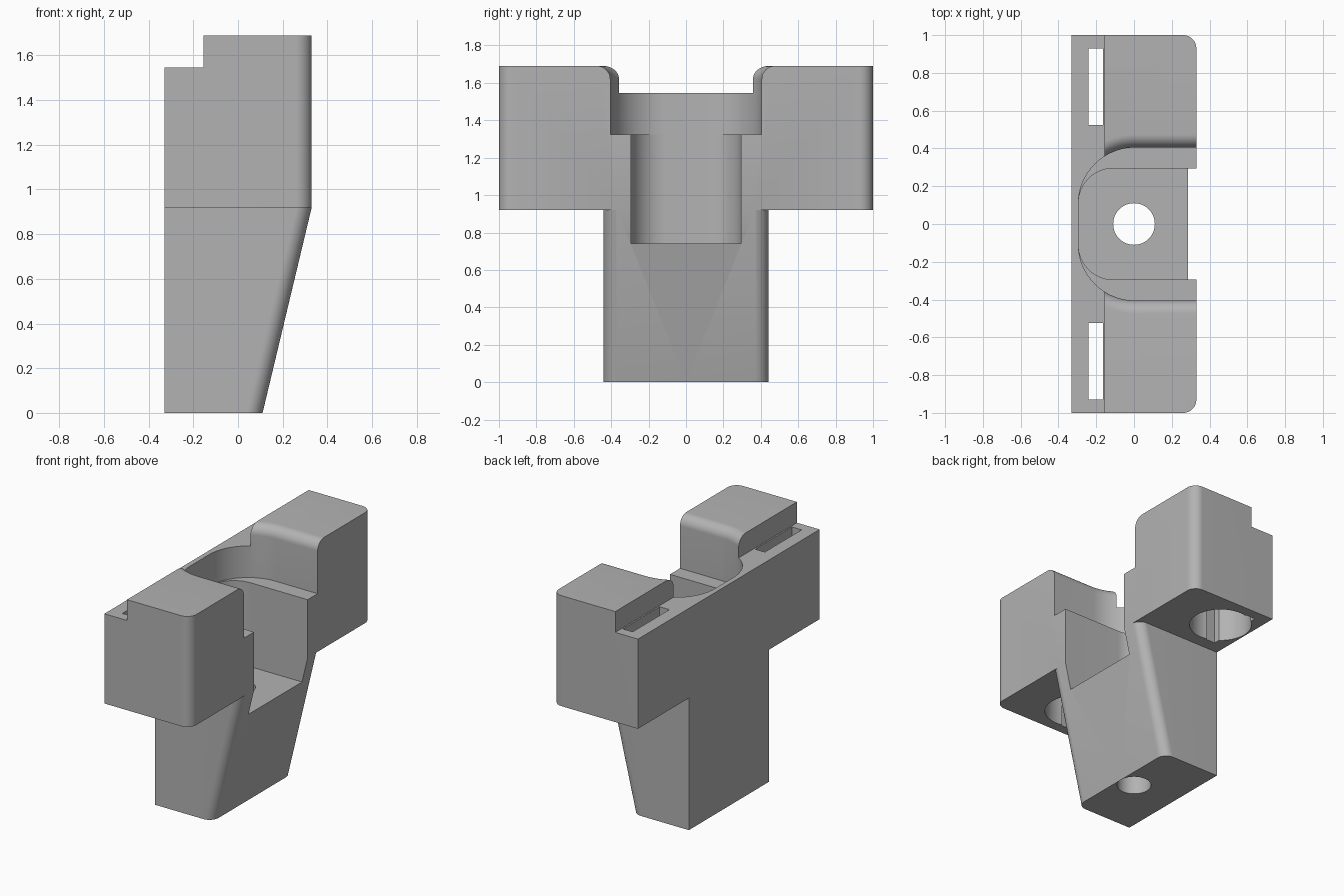
import bpy, bmesh
from math import sin, cos, pi, radians

old = bpy.data.objects.get("Cube")
if old:
    bpy.data.objects.remove(old, do_unlink=True)

grey = bpy.data.materials.new("mid_grey")
grey.use_nodes = True
COLOR = (0.45, 0.45, 0.45, 1)
grey.diffuse_color = COLOR
grey.node_tree.nodes["Principled BSDF"].inputs["Base Color"].default_value = COLOR


def outline(x0, x1, half, back=0, front=0, cy=0, steps=16):
    """Rectangle in plan with rounded back (-x) and front (+x) corners."""
    corners = [(x1, 1, front, 0), (x0, 1, back, 1), (x0, -1, back, 2), (x1, -1, front, 3)]
    pts = []
    for x, side, r, quarter in corners:
        cx = x - r if x == x1 else x + r
        for i in range(steps + 1 if r else 1):
            a = (quarter + i / steps) * pi / 2
            pts.append((cx + r * cos(a), cy + side * (half - r) + r * sin(a)))
    return pts


def loft(name, rings):
    """Closed solid through (height, outline) rings."""
    bm = bmesh.new()
    loops = [[bm.verts.new((x, y, z)) for x, y in pts] for z, pts in rings]
    n = len(loops[0])
    for low, high in zip(loops, loops[1:]):
        for i in range(n):
            j = (i + 1) % n
            bm.faces.new((low[i], low[j], high[j], high[i]))
    bm.faces.new(loops[0][::-1])
    bm.faces.new(loops[-1])
    bmesh.ops.remove_doubles(bm, verts=bm.verts, dist=1e-5)
    bmesh.ops.recalc_face_normals(bm, faces=bm.faces)
    mesh = bpy.data.meshes.new(name)
    bm.to_mesh(mesh)
    bm.free()
    mesh.materials.append(grey)
    ob = bpy.data.objects.new(name, mesh)
    bpy.context.collection.objects.link(ob)
    return ob


def prism(name, z0, z1, pts):
    return loft(name, [(z0, pts), (z1, pts)])


def combine(target, tool, operation="DIFFERENCE"):
    bpy.context.view_layer.objects.active = target
    mod = target.modifiers.new(tool.name, "BOOLEAN")
    mod.operation, mod.solver, mod.object = operation, "EXACT", tool
    bpy.ops.object.modifier_apply(modifier=mod.name)
    bpy.data.objects.remove(tool, do_unlink=True)


# Crossbar and tapered leg
body = prism("bracket_body", 0.92, 1.69, outline(-0.33, 0.33, 1, front=0.07))
leg = loft("leg", [(0, outline(-0.33, 0.11, 0.44, front=0.07)),
                   (0.92, outline(-0.33, 0.33, 0.44, front=0.07))])
combine(body, leg, "UNION")

# Step along the back top edge
combine(body, prism("back_step", 1.545, 1.9, outline(-0.5, -0.155, 1.2)))

# Wide upper pocket with a rounded lip
R = 0.07
rings = [(1.325, 0)]
rings += [(1.69 - R + R * sin(a), R * (1 - cos(a))) for a in (i * pi / 20 for i in range(11))]
rings += [(1.9, R)]
combine(body, loft("upper_pocket", [
    (z, outline(-0.295 - o, 0.6, 0.405 + o, back=0.3 + o)) for z, o in rings]))

# Narrow lower pocket and the hole in its floor
combine(body, prism("lower_pocket", 0.74, 1.5, outline(-0.294, 0.6, 0.295, back=0.185)))
combine(body, prism("floor_hole", -0.1, 0.9, outline(-0.11, 0.11, 0.11, 0.11, 0.11)))

# Round sockets underneath and strap slots through each arm
for side in (-1, 1):
    y = side * 0.7275
    combine(body, prism("socket", 0.8, 1.35, outline(-0.32, 0.08, 0.2, 0.2, 0.2, cy=y)))
    combine(body, prism("slot", 0.8, 1.8, outline(-0.24, -0.165, 0.2025, cy=y)))

bpy.ops.object.select_all(action="DESELECT")
body.select_set(True)
bpy.context.view_layer.objects.active = body
bpy.ops.object.shade_smooth_by_angle(angle=radians(30))
